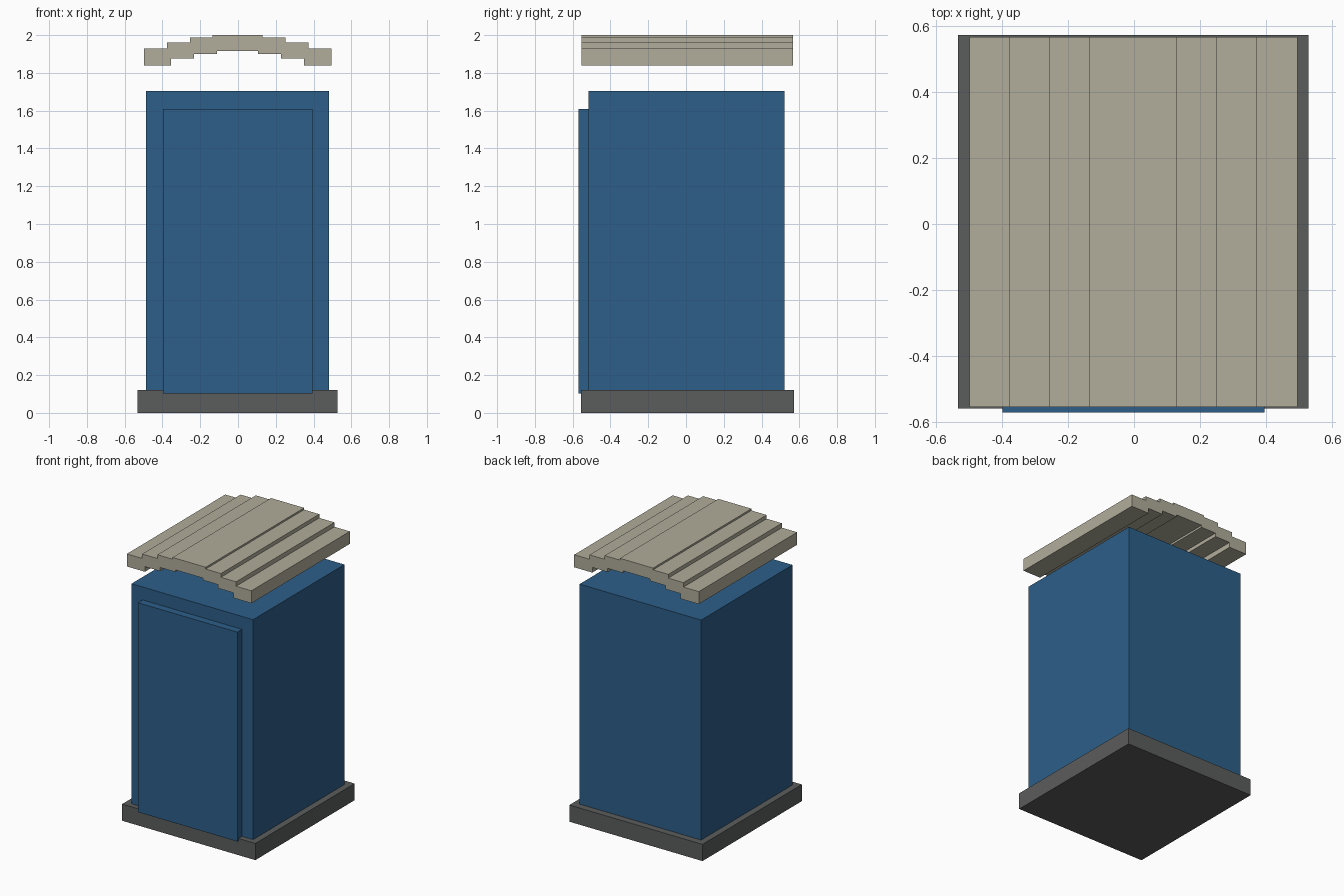
import bpy
import bmesh

if "Cube" in bpy.data.objects:
    bpy.data.objects.remove(bpy.data.objects["Cube"])


def material(name, color):
    m = bpy.data.materials.new(name)
    m.diffuse_color = (*color, 1)
    m.use_nodes = True
    m.node_tree.nodes["Principled BSDF"].inputs["Base Color"].default_value = m.diffuse_color
    return m


BLUE = material("blue_paint", (0.026, 0.114, 0.25))
GREY = material("dark_grey", (0.105, 0.107, 0.107))
STONE = material("pale_stone", (0.44, 0.418, 0.328))
CX = -0.002  # shared centre line of all parts


def prism(name, profile, y0, y1, mat):
    """Extrude an (x, z) profile from y0 back to y1."""
    bm = bmesh.new()
    face = bm.faces.new([bm.verts.new((CX + x, y0, z)) for x, z in profile])
    ext = bmesh.ops.extrude_face_region(bm, geom=[face])
    moved = [v for v in ext["geom"] if isinstance(v, bmesh.types.BMVert)]
    bmesh.ops.translate(bm, verts=moved, vec=(0, y1 - y0, 0))
    bmesh.ops.recalc_face_normals(bm, faces=bm.faces)
    me = bpy.data.meshes.new(name)
    bm.to_mesh(me)
    bm.free()
    me.materials.append(mat)
    ob = bpy.data.objects.new(name, me)
    bpy.context.collection.objects.link(ob)
    return ob


def box(name, half_width, y0, y1, z0, z1, mat):
    w = half_width
    return prism(name, [(-w, z0), (w, z0), (w, z1), (-w, z1)], y0, y1, mat)


# Plinth, cabinet and the raised door on the front
box("base", 0.53, -0.557, 0.572, 0, 0.12, GREY)
box("cabinet", 0.484, -0.517, 0.522, 0.12, 1.703, BLUE)
box("door", 0.396, -0.57, -0.517, 0.103, 1.61, BLUE)

# Stepped roof: right half of the outline from top centre to underside, mirrored
half = [(0.132, 2.0), (0.132, 1.987), (0.253, 1.987), (0.253, 1.96),
        (0.374, 1.96), (0.374, 1.928), (0.496, 1.928), (0.496, 1.838),
        (0.352, 1.838), (0.352, 1.875), (0.23, 1.875), (0.23, 1.901),
        (0.109, 1.901), (0.109, 1.916)]
outline = half + [(-x, z) for x, z in reversed(half)]
prism("roof", outline, -0.553, 0.566, STONE)
